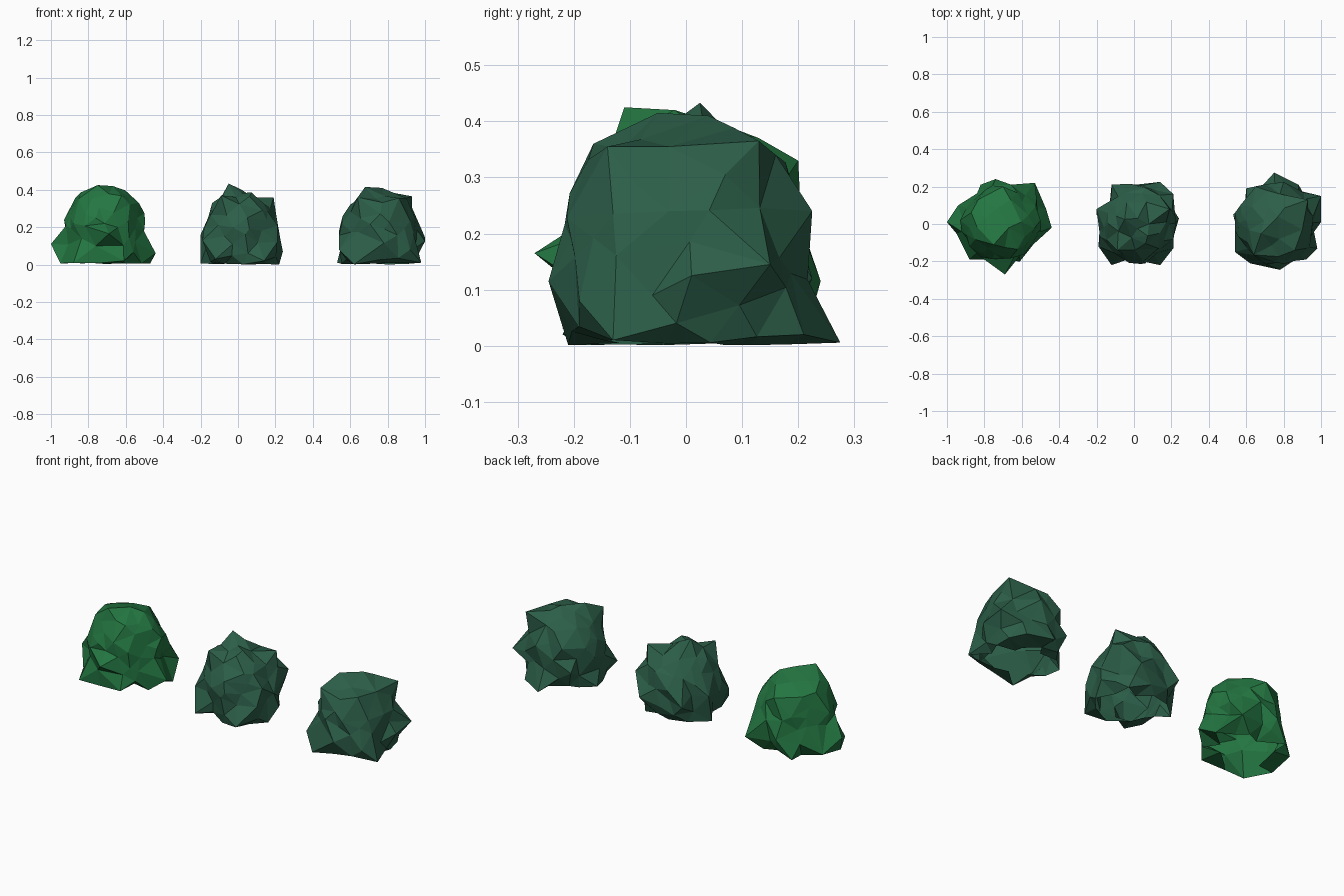
import bpy, bmesh, math, random
from mathutils import Vector


def material(name, rgb):
    m = bpy.data.materials.new(name)
    m.diffuse_color = (*rgb, 1)
    return m


LIGHT = material("leaf_green", (0.017, 0.18, 0.053))
DARK = material("deep_green", (0.025, 0.112, 0.066))


def dome_radius(d, a, b, top, bottom):
    """Distance from centre to a flat-bottomed dome along direction d."""
    p, h = (2.3, top) if d.z > 0 else (7, bottom)
    flat = math.hypot(d.x / a, d.y / b)
    return (flat ** p + abs(d.z / h) ** p) ** (-1 / p)


def bush(name, cx, a, b, top, mat, seed, tips, count=105):
    """Faceted clump: leaf tips plus jittered filler points, joined as a shell open below."""
    rnd = random.Random(seed)
    c = Vector((cx, 0, 0.17))
    pts = []
    for t in tips:
        v = Vector(t) - c
        pts.append((v.normalized(), v.length))
    fixed = [d for d, r in pts]
    for i in range(count):
        z = 1 - 2 * (i + 0.5) / count
        ang = i * 2.399963 + seed
        s = math.sqrt(1 - z * z)
        d = Vector((s * math.cos(ang), s * math.sin(ang), z))
        d += Vector([rnd.uniform(-0.09, 0.09) for _ in range(3)])
        d.normalize()
        if any(d.angle(f) < 0.24 for f in fixed):
            continue
        r = dome_radius(d, a, b, top - 0.17, 0.2)
        pts.append((d, r * rnd.uniform(0.9, 1.06)))
    # connect the directions on a unit sphere, then push each to its radius
    bm = bmesh.new()
    radius = {}
    for d, r in pts:
        radius[bm.verts.new(d)] = r
    bmesh.ops.convex_hull(bm, input=bm.verts)
    for v in bm.verts:
        v.co = c + v.co * radius[v]
        if v.co.z < 0.014:
            v.co.z = rnd.uniform(0.0, 0.011)
    bmesh.ops.recalc_face_normals(bm, faces=bm.faces)
    # the underside is open
    under = [f for f in bm.faces if all(v.co.z < 0.014 for v in f.verts)]
    bmesh.ops.delete(bm, geom=under, context='FACES')
    me = bpy.data.meshes.new(name)
    bm.to_mesh(me)
    bm.free()
    me.materials.append(mat)
    ob = bpy.data.objects.new(name, me)
    bpy.context.collection.objects.link(ob)


# left bush: wide base, narrower crown
bush("left_bush", -0.71, 0.215, 0.205, 0.42, LIGHT, 3, [
    (-1.0, 0.01, 0.11), (-0.95, -0.05, 0.005), (-0.93, 0.02, 0.24), (-0.88, -0.02, 0.32),
    (-0.80, 0.03, 0.39), (-0.75, -0.11, 0.425), (-0.67, -0.02, 0.42), (-0.70, 0.20, 0.33),
    (-0.53, -0.02, 0.33), (-0.53, 0.22, 0.07), (-0.44, -0.02, 0.06), (-0.47, 0.08, 0.005),
    (-0.94, 0.10, 0.03), (-0.86, 0.13, 0.18), (-0.82, 0.21, 0.01), (-0.74, 0.24, 0.115),
    (-0.52, 0.13, 0.18), (-0.55, -0.12, 0.12), (-0.61, -0.20, 0.02), (-0.69, -0.27, 0.165),
    (-0.76, -0.19, 0.10), (-0.88, -0.19, 0.01), (-0.88, -0.12, 0.22), (-0.66, 0.13, 0.37)])

# middle bush: pointed crown with shoulders left front and right
bush("middle_bush", 0.02, 0.20, 0.205, 0.39, DARK, 11, [
    (-0.20, 0.05, 0.005), (-0.17, 0.0, 0.09), (-0.20, 0.08, 0.16), (-0.16, -0.02, 0.25),
    (-0.09, -0.14, 0.37), (-0.05, 0.025, 0.433), (0.02, 0.03, 0.40), (0.08, 0.0, 0.36),
    (0.19, 0.08, 0.36), (0.21, 0.16, 0.23), (0.19, 0.0, 0.22), (0.24, 0.03, 0.07),
    (0.22, -0.04, 0.005), (-0.12, 0.21, 0.12), (-0.03, 0.215, 0.20), (0.14, 0.225, 0.12),
    (0.21, -0.13, 0.12), (0.14, -0.22, 0.02), (-0.12, -0.22, 0.03), (-0.19, -0.12, 0.13),
    (0.05, -0.20, 0.25), (0.13, -0.13, 0.29)])

# right bush: broad, flat-topped dome
bush("right_bush", 0.76, 0.215, 0.22, 0.40, DARK, 23, [
    (0.53, 0.05, 0.005), (0.55, 0.0, 0.09), (0.54, 0.06, 0.18), (0.60, 0.02, 0.32),
    (0.68, -0.05, 0.415), (0.77, 0.04, 0.41), (0.86, -0.14, 0.355), (0.90, -0.03, 0.355),
    (0.93, 0.07, 0.305), (0.93, 0.13, 0.365), (0.95, -0.03, 0.24), (0.92, -0.13, 0.235),
    (1.0, 0.15, 0.145), (1.0, 0.01, 0.125), (0.95, -0.06, 0.09), (0.98, -0.13, 0.01),
    (0.92, -0.19, 0.08), (0.78, -0.245, 0.115), (0.62, -0.21, 0.01), (0.54, -0.15, 0.08),
    (0.60, 0.19, 0.12), (0.65, 0.20, 0.25), (0.75, 0.275, 0.012), (0.80, 0.225, 0.24),
    (0.88, 0.21, 0.02), (0.78, 0.16, 0.34), (0.64, -0.165, 0.36)])
